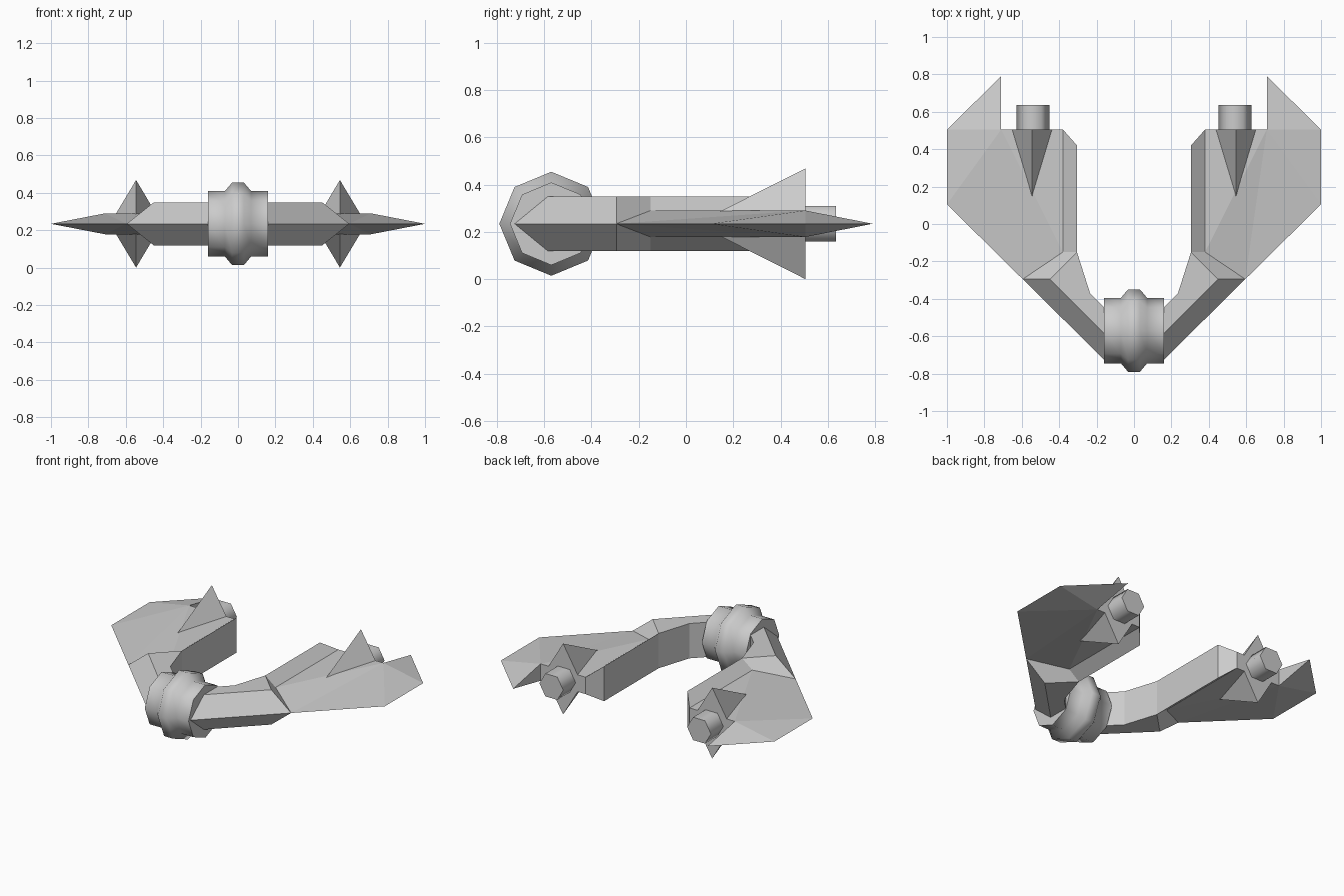
import bpy, bmesh, math

if "Cube" in bpy.data.objects:
    bpy.data.objects.remove(bpy.data.objects["Cube"])

ZC = 0.234  # height of the horizontal symmetry plane


def make_object(name, verts, faces, mirror=(False, False, False), smooth=None):
    mesh = bpy.data.meshes.new(name)
    mesh.from_pydata(verts, [], faces)
    bm = bmesh.new()
    bm.from_mesh(mesh)
    bmesh.ops.recalc_face_normals(bm, faces=bm.faces)
    bm.to_mesh(mesh)
    bm.free()
    ob = bpy.data.objects.new(name, mesh)
    ob.location.z = ZC
    bpy.context.collection.objects.link(ob)
    if any(mirror):
        mod = ob.modifiers.new("Mirror", 'MIRROR')
        mod.use_axis = mirror
        mod.merge_threshold = 0.0005
    if smooth:
        bpy.ops.object.select_all(action='DESELECT')
        ob.select_set(True)
        bpy.context.view_layer.objects.active = ob
        bpy.ops.object.shade_smooth_by_angle(angle=math.radians(smooth))
    return ob


def rings(sections, n, point):
    """Loft n-sided rings from (position, radius) pairs, with end caps."""
    verts, faces = [], []
    for pos, r in sections:
        for i in range(n):
            a = 2 * math.pi * i / n
            verts.append(point(pos, r * math.cos(a), r * math.sin(a)))
    for s in range(len(sections) - 1):
        for i in range(n):
            j = (i + 1) % n
            faces.append((s * n + i, s * n + j, (s + 1) * n + j, (s + 1) * n + i))
    faces.append(tuple(range(n)))
    faces.append(tuple(range((len(sections) - 1) * n, len(sections) * n)))
    return verts, faces


# Central hub: octagonal collars with a raised middle ring
v, f = rings([(-.16, .175), (-.07, .175), (-.032, .22),
              (.032, .22), (.07, .175), (.16, .175)], 8,
             lambda p, a, b: (p, -.57 + a, b))
make_object("hub", v, f, smooth=50)

# Arm and blade: upper half of one side, mirrored in x and z
H, T = .115, .056  # half thickness of the arm and of the blade
P = {
    "s0": (.15, -.735, 0), "s1": (.15, -.595, H), "s2": (.15, -.455, H), "s2m": (.15, -.455, 0),
    "i": (.235, -.37, H), "im": (.235, -.37, 0),
    "j": (.305, -.15, H), "jm": (.305, -.15, 0),
    "k": (.305, .42, H), "km": (.305, .42, 0),
    "r": (.45, -.295, H), "g": (.595, -.295, 0),
    "a": (.38, -.15, T), "b": (.38, .505, T), "bm": (.38, .505, 0),
    "c": (.71, .505, T), "cm": (.71, .505, 0),
    "d": (.71, .79, 0), "e": (1, .505, 0), "f": (1, .105, 0),
}
polys = ["s0 g r s1", "s1 r j i s2", "g a j r", "j a b k",   # arm bevel, top, rail
         "a c b", "a g c", "g f c", "f e c", "e d c",        # blade
         "s2 i im s2m", "i j jm im", "j k km jm",            # inner walls
         "k b bm km", "b c cm bm", "c d cm", "s0 s1 s2 s2m"]  # rear and end faces
keys = list(P)
make_object("arm_blade", [P[k] for k in keys],
            [[keys.index(k) for k in p.split()] for p in polys],
            mirror=(True, False, True))

# Fins: pointed wedges above and below each blade
make_object("fins",
            [(.435, .505, .05), (.655, .505, .05), (.545, .505, .234), (.545, .14, .05)],
            [(0, 1, 2), (0, 2, 3), (1, 3, 2), (0, 3, 1)],
            mirror=(True, False, True))

# Nozzles: hexagonal studs behind the blades
v, f = rings([(.48, .087), (.635, .087)], 6, lambda p, a, b: (.54 + a, p, b))
make_object("nozzles", v, f, mirror=(True, False, False), smooth=61)
